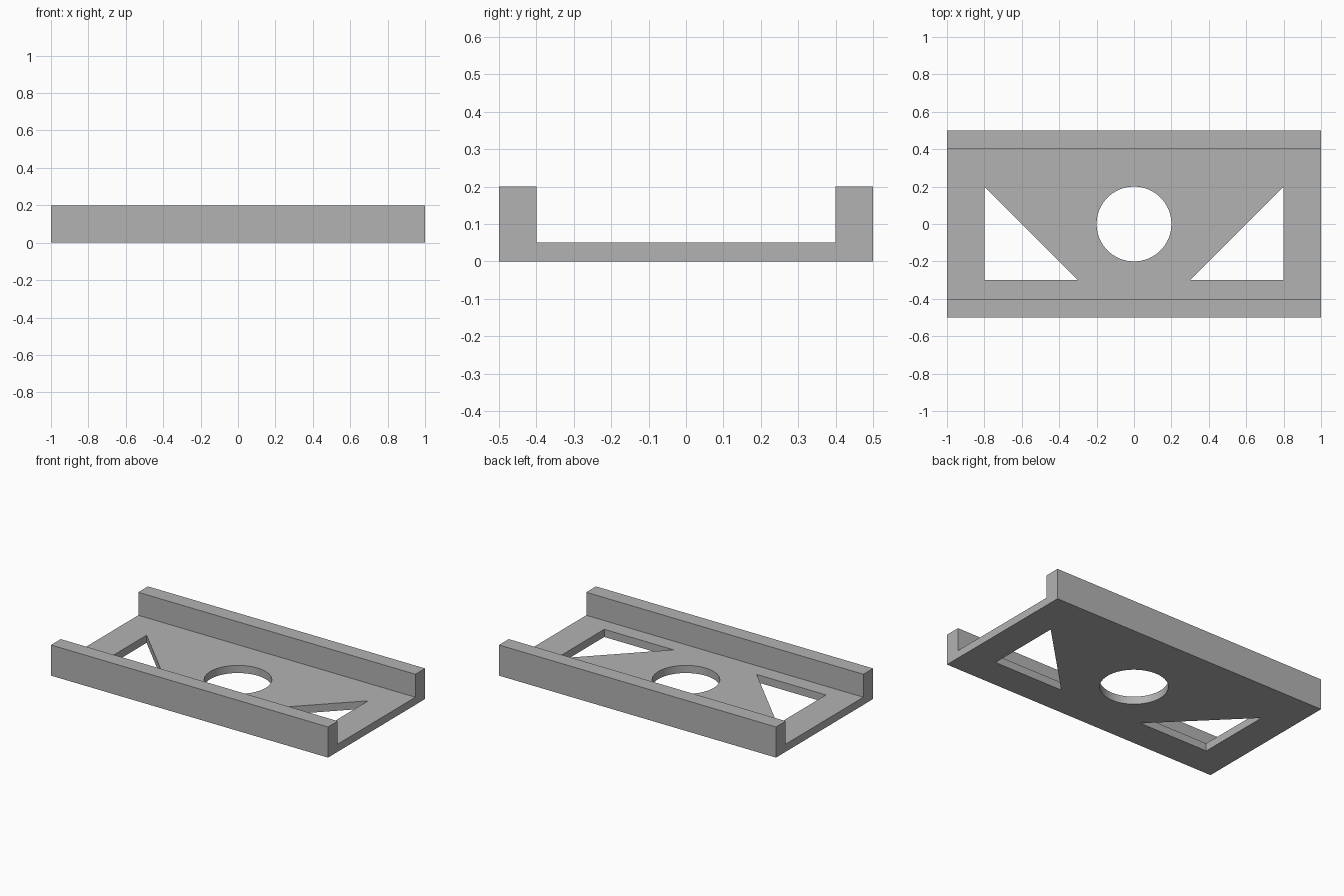
import bpy
import bmesh
from math import cos, sin, tau, radians
from mathutils import Vector

if "Cube" in bpy.data.objects:
    bpy.data.objects.remove(bpy.data.objects["Cube"], do_unlink=True)

grey = bpy.data.materials.new("plain grey")
grey.use_nodes = True
grey.diffuse_color = (0.45, 0.45, 0.45, 1)
grey.node_tree.nodes["Principled BSDF"].inputs["Base Color"].default_value = grey.diffuse_color


def prism(name, outline, direction):
    """Extrude a closed outline along a direction into a solid."""
    bm = bmesh.new()
    face = bm.faces.new([bm.verts.new(p) for p in outline])
    extruded = bmesh.ops.extrude_face_region(bm, geom=[face], use_keep_orig=True)
    moved = [g for g in extruded["geom"] if isinstance(g, bmesh.types.BMVert)]
    bmesh.ops.translate(bm, verts=moved, vec=Vector(direction))
    bmesh.ops.recalc_face_normals(bm, faces=bm.faces)
    mesh = bpy.data.meshes.new(name)
    bm.to_mesh(mesh)
    bm.free()
    mesh.materials.append(grey)
    obj = bpy.data.objects.new(name, mesh)
    bpy.context.collection.objects.link(obj)
    return obj


# Channel plate: floor with a raised rail along each long side
half_profile = [(0.5, 0), (0.5, 0.2), (0.4, 0.2), (0.4, 0.05)]
profile = half_profile + [(-y, z) for y, z in reversed(half_profile)]
plate = prism("channel_plate", [(-1, y, z) for y, z in profile], (2, 0, 0))

# Cutters: central round hole and two mirrored triangular windows
circle = [(0.2 * cos(tau * i / 64), 0.2 * sin(tau * i / 64)) for i in range(64)]
triangle = [(0.8, 0.2), (0.8, -0.3), (0.3, -0.3)]
openings = {
    "round_hole_cutter": circle,
    "left_window_cutter": triangle,
    "right_window_cutter": [(-x, y) for x, y in triangle],
}
for name, shape in openings.items():
    cutter = prism(name, [(x, y, -0.1) for x, y in shape], (0, 0, 0.25))
    cutter.hide_render = True
    cutter.hide_set(True)
    cutter.display_type = "WIRE"
    cut = plate.modifiers.new(name, "BOOLEAN")
    cut.operation = "DIFFERENCE"
    cut.solver = "EXACT"
    cut.object = cutter

# Apply the cuts and discard the cutters
bpy.context.view_layer.update()
evaluated = plate.evaluated_get(bpy.context.evaluated_depsgraph_get())
plate.data = bpy.data.meshes.new_from_object(evaluated)
plate.modifiers.clear()
for name in openings:
    bpy.data.objects.remove(bpy.data.objects[name], do_unlink=True)

# Smooth the round wall while keeping the edges crisp
bpy.ops.object.select_all(action="DESELECT")
bpy.context.view_layer.objects.active = plate
plate.select_set(True)
bpy.ops.object.shade_smooth_by_angle(angle=radians(30))
